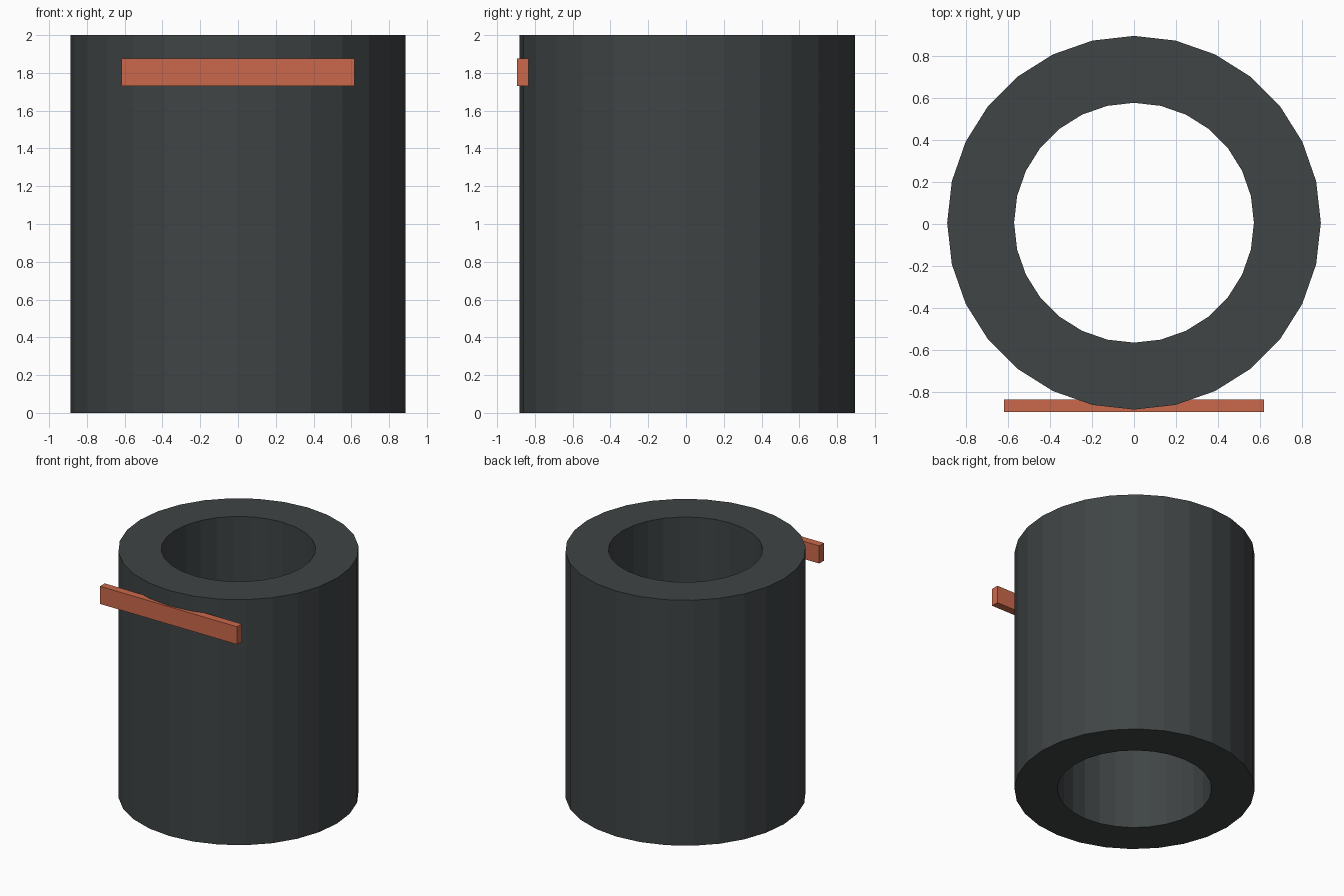
import bpy, bmesh
from math import sin, cos, tau

if "Cube" in bpy.data.objects:
    bpy.data.objects.remove(bpy.data.objects["Cube"])

def finish(name, bm, color):
    bmesh.ops.recalc_face_normals(bm, faces=bm.faces)
    mesh = bpy.data.meshes.new(name)
    bm.to_mesh(mesh)
    bm.free()
    mat = bpy.data.materials.new(name + "_color")
    mat.diffuse_color = (*color, 1)
    mat.use_nodes = True
    mat.node_tree.nodes["Principled BSDF"].inputs["Base Color"].default_value = mat.diffuse_color
    mesh.materials.append(mat)
    ob = bpy.data.objects.new(name, mesh)
    bpy.context.collection.objects.link(ob)
    return ob

# Thick-walled tube: 28 flat sides, open through the middle
SIDES, OUTER, INNER, HEIGHT = 28, 0.888, 0.57, 2.0
profile = [(OUTER, 0), (OUTER, HEIGHT), (INNER, HEIGHT), (INNER, 0)]
bm = bmesh.new()
rings = [[bm.verts.new((r * cos(tau * i / SIDES), r * sin(tau * i / SIDES), z))
          for r, z in profile] for i in range(SIDES)]
for i in range(SIDES):
    a, b = rings[i], rings[(i + 1) % SIDES]
    for k in range(4):
        n = (k + 1) % 4
        bm.faces.new((a[k], b[k], b[n], a[n]))
tube = finish("tube_body", bm, (0.05, 0.058, 0.06))
tube.location.y = 0.006

# Flat bar set into the front near the top
bm = bmesh.new()
bmesh.ops.create_cube(bm, size=1)
bmesh.ops.scale(bm, vec=(1.236, 0.061, 0.144), verts=bm.verts)
bar = finish("front_bar", bm, (0.6, 0.14, 0.07))
bar.location = (0, -0.8635, 1.803)
